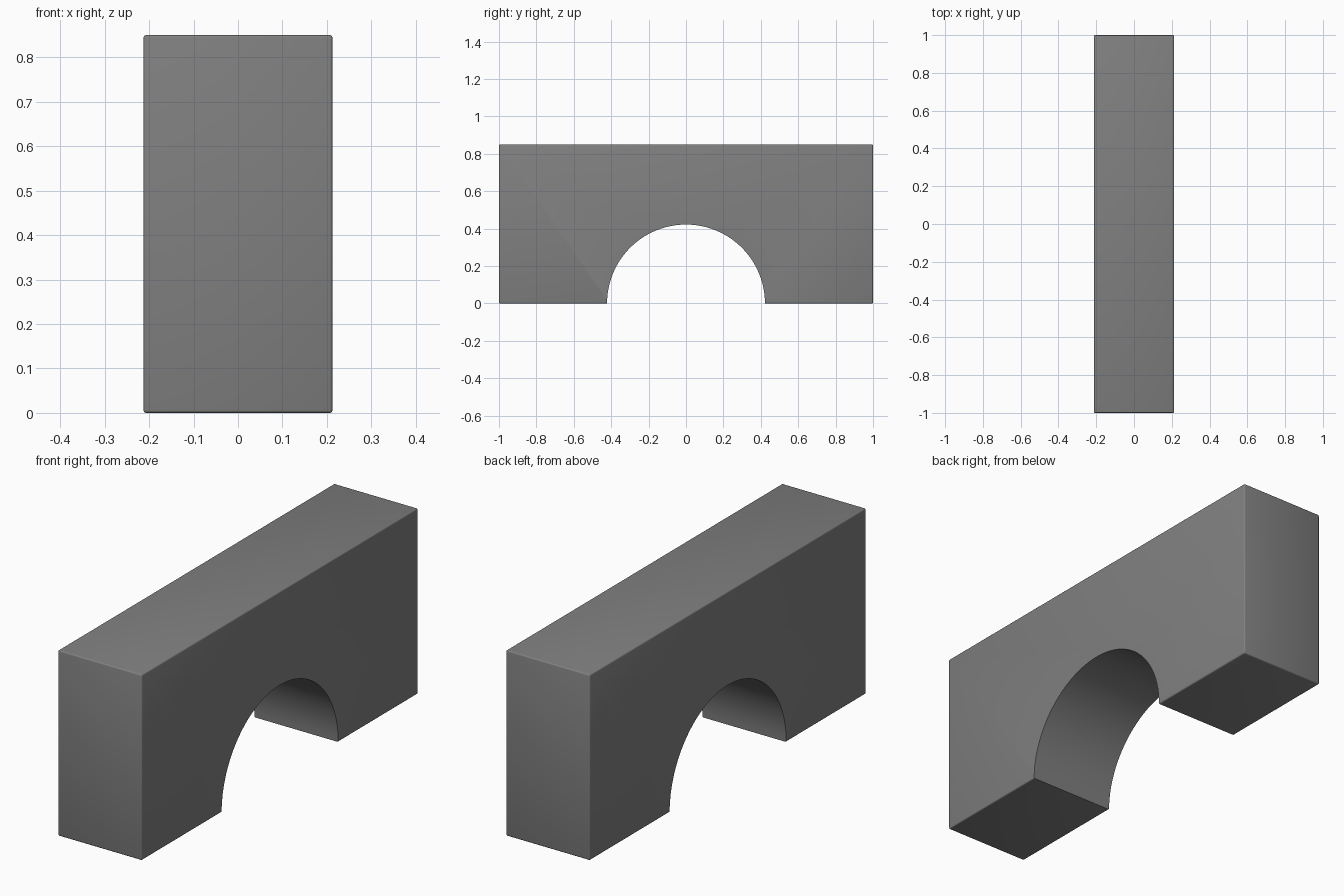
import bpy

if "Cube" in bpy.data.objects:
    bpy.data.objects.remove(bpy.data.objects["Cube"])

HALF_W, HEIGHT, RADIUS = 0.2125, 0.85, 0.422

grey = bpy.data.materials.new("mid grey")
grey.diffuse_color = (0.216, 0.216, 0.216, 1)
grey.use_nodes = True
grey.node_tree.nodes["Principled BSDF"].inputs["Base Color"].default_value = grey.diffuse_color

# Solid block with finely softened edges
bpy.ops.mesh.primitive_cube_add(size=1, location=(0, 0, HEIGHT / 2))
block = bpy.context.object
block.name = "arch_block"
block.scale = (HALF_W * 2, 2, HEIGHT)
bpy.ops.object.transform_apply(location=True, rotation=False, scale=True)
block.data.materials.append(grey)
soften = block.modifiers.new("soft edges", 'BEVEL')
soften.width = 0.006
soften.segments = 3

# Cylinder that cuts the half-round opening through the width
bpy.ops.mesh.primitive_cylinder_add(vertices=96, radius=RADIUS, depth=1,
                                    location=(0, 0, 0),
                                    rotation=(0, 1.5707963, 0))
cutter = bpy.context.object
cutter.name = "arch_cutter"
cutter.data.materials.append(grey)
cut = block.modifiers.new("arch opening", 'BOOLEAN')
cut.operation = 'DIFFERENCE'
cut.solver = 'EXACT'
cut.object = cutter

# Bake the modifiers, remove the cutter and smooth the curved surface
bpy.context.view_layer.objects.active = block
for name in ("soft edges", "arch opening"):
    bpy.ops.object.modifier_apply(modifier=name)
bpy.data.objects.remove(cutter)
bpy.ops.object.select_all(action='DESELECT')
block.select_set(True)
bpy.ops.object.shade_smooth_by_angle(angle=0.6)
